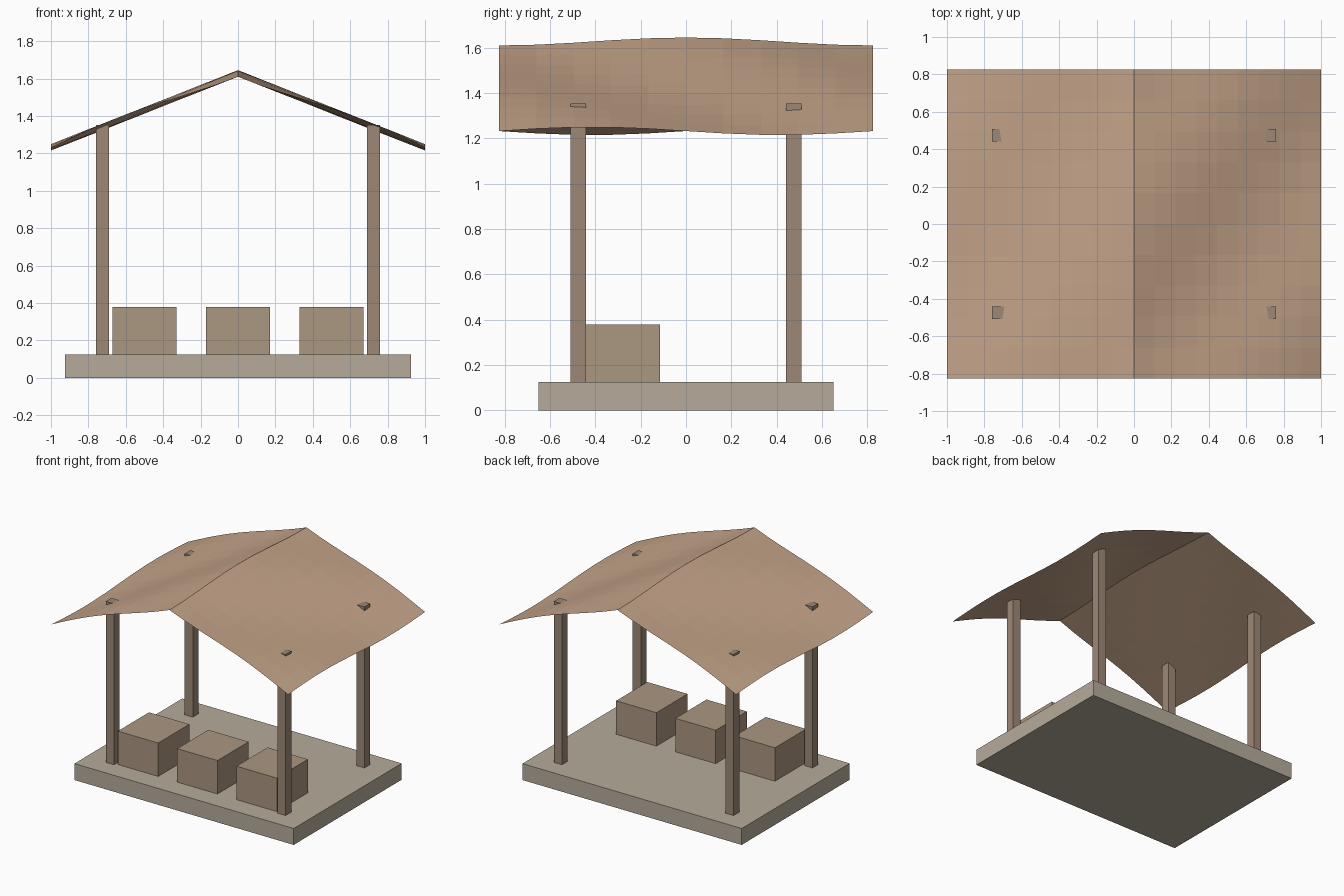
import bpy, bmesh
from math import cos, pi

if "Cube" in bpy.data.objects:
    bpy.data.objects.remove(bpy.data.objects["Cube"])


def material(name, rgb):
    m = bpy.data.materials.new(name)
    m.diffuse_color = (*rgb, 1)
    m.use_nodes = True
    m.node_tree.nodes["Principled BSDF"].inputs["Base Color"].default_value = m.diffuse_color
    return m


STONE = material("stone", (0.47, 0.41, 0.33))
WOOD = material("post_wood", (0.34, 0.25, 0.18))
CRATE = material("crate_wood", (0.41, 0.31, 0.22))
CLOTH = material("roof_cloth", (0.55, 0.37, 0.25))


def add_object(name, bm, mat):
    mesh = bpy.data.meshes.new(name)
    bm.to_mesh(mesh)
    bm.free()
    mesh.materials.append(mat)
    ob = bpy.data.objects.new(name, mesh)
    bpy.context.collection.objects.link(ob)
    return ob


def box(name, x, y, z, mat):
    """Box from (min, max) ranges."""
    bm = bmesh.new()
    bmesh.ops.create_cube(bm, size=1)
    for v in bm.verts:
        v.co = [lo + (c + 0.5) * (hi - lo) for c, (lo, hi) in zip(v.co, (x, y, z))]
    add_object(name, bm, mat)


# floor slab
box("floor_slab", (-0.925, 0.925), (-0.65, 0.65), (0, 0.125), STONE)

# four corner posts, poking slightly through the roof
R = 0.034
for sx, side in ((-1, "left"), (1, "right")):
    for sy, end in ((-1, "front"), (1, "back")):
        cx, cy = sx * 0.724, sy * 0.475
        box(f"{end}_{side}_post", (cx - R, cx + R), (cy - R, cy + R), (0.125, 1.353), WOOD)

# row of crates along the front
for i, cx in enumerate((-0.5, 0, 0.5)):
    box(f"crate_{i + 1}", (cx - 0.17, cx + 0.17), (-0.49, -0.115), (0.125, 0.38), CRATE)

# rippled gable roof: a thin faceted sheet folded at the ridge
NX, NY, HALF_Y = 18, 10, 0.825
bm = bmesh.new()
bmesh.ops.create_grid(bm, x_segments=NX, y_segments=NY, size=1)
for v in bm.verts:
    x, y = v.co.x, v.co.y * HALF_Y
    ripple = 0.0175 * cos(pi * y / HALF_Y - 1.5 * pi * x)
    v.co = (x, y, 1.6275 - 0.395 * abs(x) + ripple)
add_object("canopy_roof", bm, CLOTH)
